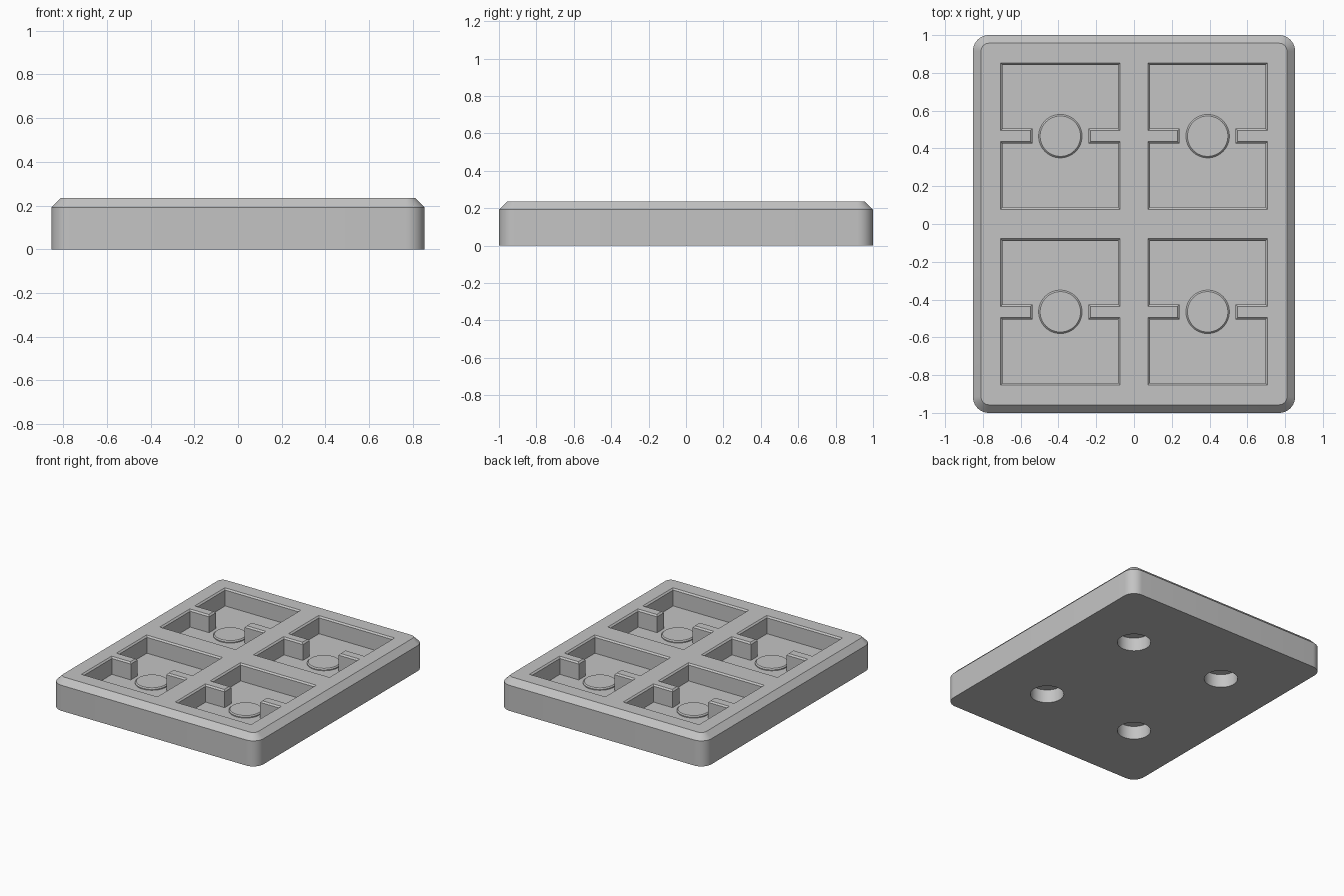
import bpy, bmesh, math

cube = bpy.data.objects.get("Cube")
if cube:
    bpy.data.objects.remove(cube, do_unlink=True)

HX, HY, TOP = 0.853, 1.0, 0.235      # plate half sizes and height
RADIUS, CHAMFER = 0.085, 0.043       # plate corner radius and top chamfer
FLOOR, LIP = 0.105, 0.011            # pocket floor height and pocket edge chamfer
CENTRES = [(sx * 0.39, sy * 0.465) for sx in (-1, 1) for sy in (-1, 1)]

grey = bpy.data.materials.new("grey_plastic")
grey.use_nodes = True
COLOUR = (0.55, 0.55, 0.55, 1)
grey.diffuse_color = COLOUR
grey.node_tree.nodes["Principled BSDF"].inputs["Base Color"].default_value = COLOUR


def rounded_rect(hx, hy, r, steps=10):
    pts = []
    for i, (sx, sy) in enumerate([(1, 1), (-1, 1), (-1, -1), (1, -1)]):
        for k in range(steps + 1):
            a = math.radians(90 * (i + k / steps))
            pts.append((sx * (hx - r) + r * math.cos(a), sy * (hy - r) + r * math.sin(a)))
    return pts


def circle(r, n=48):
    return [(r * math.cos(math.tau * k / n), r * math.sin(math.tau * k / n)) for k in range(n)]


def pocket_outline(e):
    # rectangle with a tab reaching in from each side, grown outwards by e
    x, y, tip, w = 0.305 + e, 0.376 + e, 0.148 + e, 0.040 - e
    half = [(x, -y), (x, -w), (tip, -w), (tip, w), (x, w), (x, y)]
    return half + [(-px, -py) for px, py in half]


def loft(bm, rings, centre=(0, 0)):
    # skin a stack of (outline, height) rings and cap both ends
    loops = [[bm.verts.new((x + centre[0], y + centre[1], z)) for x, y in pts]
             for pts, z in rings]
    for a, b in zip(loops, loops[1:]):
        for i in range(len(a)):
            j = (i + 1) % len(a)
            bm.faces.new((a[i], a[j], b[j], b[i]))
    bm.faces.new(loops[0][::-1])
    bm.faces.new(loops[-1])


def make_object(name, bm):
    bmesh.ops.recalc_face_normals(bm, faces=bm.faces)
    mesh = bpy.data.meshes.new(name)
    bm.to_mesh(mesh)
    bm.free()
    mesh.materials.append(grey)
    obj = bpy.data.objects.new(name, mesh)
    bpy.context.collection.objects.link(obj)
    return obj


def smooth(obj):
    bpy.ops.object.select_all(action='DESELECT')
    obj.select_set(True)
    bpy.context.view_layer.objects.active = obj
    bpy.ops.object.shade_smooth_by_angle(angle=math.radians(30))


# Plate body with rounded corners and a chamfered top edge
bm = bmesh.new()
outer = rounded_rect(HX, HY, RADIUS)
loft(bm, [(outer, 0), (outer, TOP - CHAMFER),
          (rounded_rect(HX - CHAMFER, HY - CHAMFER, RADIUS - CHAMFER), TOP)])
plate = make_object("plate", bm)

# Cutter: four tabbed pockets from above, four round holes from below
bm = bmesh.new()
for c in CENTRES:
    loft(bm, [(pocket_outline(0), FLOOR), (pocket_outline(0), TOP - LIP),
              (pocket_outline(LIP), TOP), (pocket_outline(LIP), TOP + 0.1)], c)
    loft(bm, [(circle(0.115), -0.1), (circle(0.115), 0.1)], c)
cutter = make_object("pocket_cutter", bm)
cutter.hide_render = True

cut = plate.modifiers.new("pockets", 'BOOLEAN')
cut.operation = 'DIFFERENCE'
cut.solver = 'EXACT'
cut.object = cutter
bpy.context.view_layer.objects.active = plate
bpy.ops.object.modifier_apply(modifier=cut.name)
bpy.data.objects.remove(cutter, do_unlink=True)
smooth(plate)

# Low round boss with a chamfered rim in the middle of each pocket
for i, c in enumerate(CENTRES):
    bm = bmesh.new()
    loft(bm, [(circle(0.115), FLOOR - 0.002), (circle(0.115), 0.112), (circle(0.107), 0.12)], c)
    smooth(make_object(f"pocket_boss_{i + 1}", bm))
